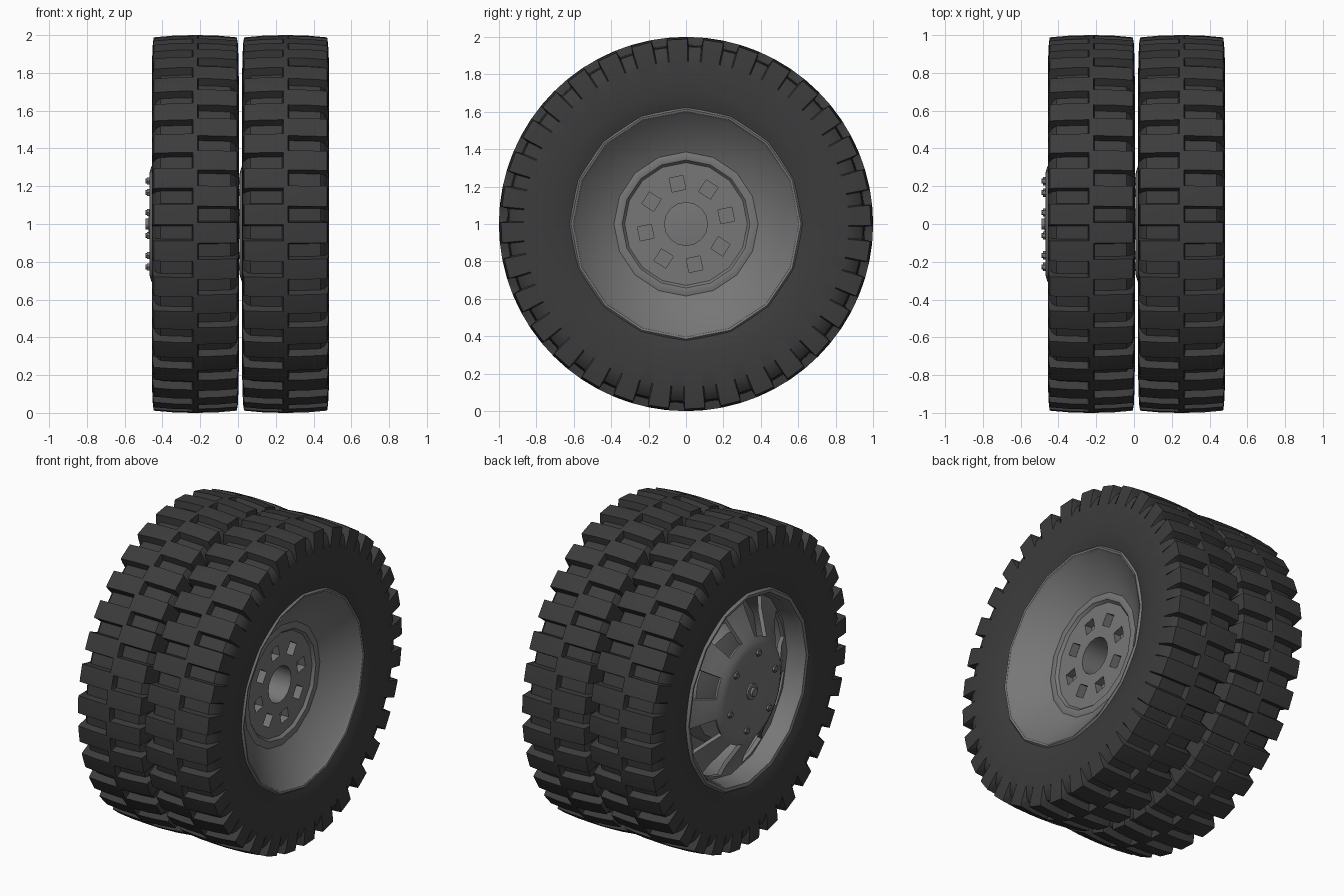
import bpy, bmesh, math
from math import sin, cos, pi

if "Cube" in bpy.data.objects:
    bpy.data.objects.remove(bpy.data.objects["Cube"])


def material(name, v):
    m = bpy.data.materials.new(name)
    m.diffuse_color = (v, v, v, 1)
    m.use_nodes = True
    m.node_tree.nodes["Principled BSDF"].inputs["Base Color"].default_value = m.diffuse_color
    return m


RUBBER = material("dark rubber", 0.045)
STEEL = material("grey steel", 0.185)


def smooth(ob, angle=30):
    bpy.ops.object.select_all(action='DESELECT')
    ob.select_set(True)
    bpy.context.view_layer.objects.active = ob
    bpy.ops.object.shade_smooth_by_angle(angle=math.radians(angle))


def finish(bm, name, mat, x):
    bmesh.ops.recalc_face_normals(bm, faces=bm.faces)
    me = bpy.data.meshes.new(name)
    bm.to_mesh(me)
    bm.free()
    me.materials.append(mat)
    ob = bpy.data.objects.new(name, me)
    bpy.context.collection.objects.link(ob)
    ob.location = (x, 0, 1)
    smooth(ob)
    return ob


def apply(ob):
    bpy.context.view_layer.objects.active = ob
    for m in list(ob.modifiers):
        bpy.ops.object.modifier_apply(modifier=m.name)
    smooth(ob)


def revolve(angles, profile, closed, keep=lambda i, j: True):
    """Revolve (x, r) points about the x axis; profile is a function of the angle index."""
    bm = bmesh.new()
    rings = [[bm.verts.new((x, r * cos(a), r * sin(a))) for x, r in profile(i)]
             for i, a in enumerate(angles)]
    n, k = len(rings), len(rings[0])
    for i in range(n):
        p, q = rings[i], rings[(i + 1) % n]
        for j in range(k if closed else k - 1):
            if keep(i, j):
                l = (j + 1) % k
                bm.faces.new((p[j], p[l], q[l], q[j]))
    bmesh.ops.remove_doubles(bm, verts=bm.verts, dist=0.0005)
    return bm


def ring_angles(n):
    return [2 * pi * i / n for i in range(n)]


# tyre: one tread block row per side, staggered by half a pitch
LUGS = 32
STEPS = [0.02, 0.06, 0.42, 0.46, 0.52, 0.56, 0.92, 0.96]
SIDE = [(0.20, 0.60), (0.215, 0.64), (0.226, 0.70), (0.230, 0.78), (0.229, 0.87)]
HIGH = [(0.225, 0.955), (0.220, 0.988), (0.12, 0.997), (0.016, 1.0), (0.012, 1.0)]
LOW = [(0.206, 0.925), (0.185, 0.948), (0.12, 0.953), (0.018, 0.957), (0.012, 1.0)]


def tyre_profile(i):
    s = i % 8
    left = SIDE + (LOW if s in (1, 2) else HIGH)
    right = SIDE + (LOW if s in (5, 6) else HIGH)
    return [(-x, r) for x, r in left] + [(x, r) for x, r in reversed(right)]


def tyre(name, x):
    angles = [2 * pi * (k + s) / LUGS for k in range(LUGS) for s in STEPS]
    finish(revolve(angles, tyre_profile, True), name, RUBBER, x)


# rim: deep dish on the right, open barrel on the left
RIM = [(-0.20, 0.625), (-0.220, 0.61), (-0.215, 0.59), (-0.18, 0.575), (0.0, 0.565),
       (0.10, 0.55), (0.0, 0.36), (-0.07, 0.33), (-0.12, 0.15), (-0.12, 0.115),
       (0.045, 0.115), (0.045, 0.328), (0.062, 0.342), (0.066, 0.362),
       (0.060, 0.385), (0.085, 0.43), (0.195, 0.59), (0.213, 0.603), (0.217, 0.615), (0.20, 0.63)]


def rim(name, x):
    ob = finish(revolve(ring_angles(16), lambda i: RIM, True), name, STEEL, x)
    # eight square pockets in the hub disc
    bm = bmesh.new()
    for k in range(8):
        a = math.radians(12 + 45 * k)
        new = bmesh.ops.create_cube(bm, size=1)["verts"]
        bmesh.ops.scale(bm, vec=(0.10, 0.075, 0.075), verts=new)
        bmesh.ops.translate(bm, vec=(0.045, 0.22, 0), verts=new)
        for v in new:
            y, z = v.co.y, v.co.z
            v.co.y, v.co.z = y * cos(a) - z * sin(a), y * sin(a) + z * cos(a)
    cut = finish(bm, "pocket_cutter", STEEL, x)
    cut.hide_render = True
    m = ob.modifiers.new("pockets", 'BOOLEAN')
    m.operation, m.object, m.solver = 'DIFFERENCE', cut, 'EXACT'
    apply(ob)
    bpy.data.objects.remove(cut)


# spoked face: domed hub disc, then eight spokes sloping back into the barrel
FACE = [(-0.238, 0.0), (-0.238, 0.10), (-0.243, 0.13), (-0.243, 0.27), (-0.234, 0.30),
        (-0.218, 0.33), (-0.175, 0.40), (-0.125, 0.48), (-0.095, 0.55), (-0.093, 0.57)]


def spoked_face(name, x):
    bm = revolve(ring_angles(32), lambda i: FACE, False,
                 lambda i, j: not (j in (5, 6, 7) and i % 4 in (1, 2)))
    ob = finish(bm, name, STEEL, x)
    # face outward, thickness goes inward
    if sum(p.normal.x * p.area for p in ob.data.polygons) > 0:
        ob.data.flip_normals()
    m = ob.modifiers.new("thickness", 'SOLIDIFY')
    m.thickness, m.offset = 0.025, -1
    apply(ob)


# stud: short peg along x
def stud(name, x, y, z, r, depth, sides):
    bpy.ops.mesh.primitive_cylinder_add(vertices=sides, radius=r, depth=depth,
                                        location=(x, y, 1 + z), rotation=(0, pi / 2, 0))
    ob = bpy.context.object
    ob.name = name
    ob.data.materials.append(STEEL)


for side, x in (("outer", -0.226), ("inner", 0.252)):
    tyre(side + "_tyre", x)
    rim(side + "_rim", x)
    spoked_face(side + "_spoked_face", x)
    stud(side + "_hub_washer", x - 0.24, 0, 0, 0.05, 0.018, 12)
    stud(side + "_hub_stud", x - 0.245, 0, 0, 0.028, 0.038, 12)
    for k in range(6):
        a = math.radians(45 + 60 * k)
        y, z = 0.235 * cos(a), 0.235 * sin(a)
        stud(f"{side}_nut_{k}", x - 0.246, y, z, 0.022, 0.02, 6)
        stud(f"{side}_bolt_{k}", x - 0.25, y, z, 0.013, 0.026, 8)
